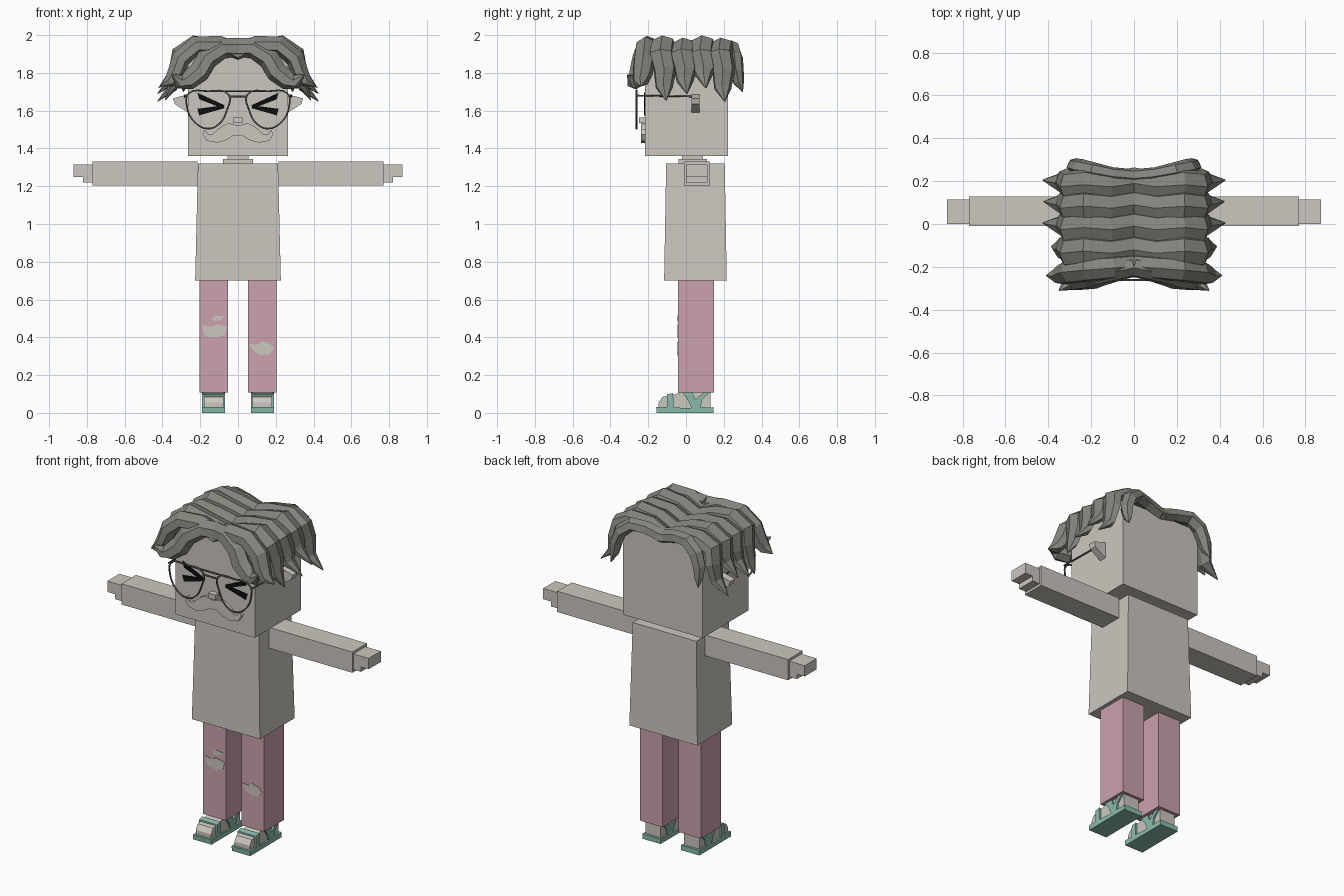
import bpy, bmesh
from mathutils import Vector

if "Cube" in bpy.data.objects:
    bpy.data.objects.remove(bpy.data.objects["Cube"])


def material(name, r, g, b):
    m = bpy.data.materials.new(name)
    m.use_nodes = True
    m.diffuse_color = (r, g, b, 1)
    m.node_tree.nodes["Principled BSDF"].inputs["Base Color"].default_value = (r, g, b, 1)
    return m


SKIN = material("pale_skin", 0.60, 0.57, 0.52)
PINK = material("pink_cloth", 0.60, 0.36, 0.42)
HAIR = material("grey_hair", 0.23, 0.235, 0.205)
TEAL = material("teal_sandal", 0.25, 0.50, 0.41)
BLACK = material("black", 0.004, 0.004, 0.004)
WIRE = material("dark_wire", 0.10, 0.10, 0.095)


def finish(name, bm, mat):
    bmesh.ops.recalc_face_normals(bm, faces=bm.faces)
    mesh = bpy.data.meshes.new(name)
    bm.to_mesh(mesh)
    bm.free()
    mesh.materials.append(mat)
    ob = bpy.data.objects.new(name, mesh)
    bpy.context.collection.objects.link(ob)
    return ob


def box(name, xs, ys, zs, mat, flare=1.0):
    """Box between pairs of limits; flare widens the bottom."""
    bm = bmesh.new()
    bmesh.ops.create_cube(bm, size=1)
    for v in bm.verts:
        k = flare if v.co.z < 0 else 1
        v.co = [(a + b) / 2 + c * (b - a) * (k if i < 2 else 1)
                for i, ((a, b), c) in enumerate(zip((xs, ys, zs), v.co))]
    return finish(name, bm, mat)


def prism(name, pts, axis, lo, hi, mat):
    """Extrude a flat outline along x (outline in y,z) or y (outline in x,z)."""
    bm = bmesh.new()
    put = (lambda p, d: (d, p[0], p[1])) if axis == "x" else (lambda p, d: (p[0], d, p[1]))
    face = bm.faces.new([bm.verts.new(put(p, lo)) for p in pts])
    new = bmesh.ops.extrude_face_region(bm, geom=[face])["geom"]
    shift = Vector(put((0, 0), hi - lo))
    bmesh.ops.translate(bm, vec=shift, verts=[g for g in new if isinstance(g, bmesh.types.BMVert)])
    return finish(name, bm, mat)


def lock(name, path, width, thick):
    """Sweep a ridged section along a path, narrowing to a point."""
    bm = bmesh.new()
    pts = [Vector(p) for p in path]
    section = [(1, -0.3), (0.75, 0.6), (-0.1, 1), (-0.9, 0.4), (-1, -0.4), (0, -0.8)]
    rings = []
    for i, p in enumerate(pts):
        t = (pts[min(i + 1, len(pts) - 1)] - pts[max(i - 1, 0)]).normalized()
        side = Vector((0, 1, 0))
        side = (side - t * side.dot(t)).normalized()
        out = t.cross(side)
        k = (1, 1, 1.05, 1.05, 0.95, 0.7, 0.05)[i + 7 - len(pts)]
        rings.append([bm.verts.new(p + side * a * width * k + out * b * thick * k)
                      for a, b in section])
    n = len(section)
    for r, s in zip(rings, rings[1:]):
        for j in range(n):
            bm.faces.new((r[j], r[(j + 1) % n], s[(j + 1) % n], s[j]))
    bm.faces.new(rings[0])
    bm.faces.new(rings[-1])
    return finish(name, bm, HAIR)


def wire(name, pts, closed=False, radius=0.005):
    cu = bpy.data.curves.new(name, "CURVE")
    cu.dimensions = "3D"
    cu.bevel_depth = radius
    cu.bevel_resolution = 1
    cu.resolution_u = 4
    sp = cu.splines.new("BEZIER" if closed else "POLY")
    if closed:
        sp.bezier_points.add(len(pts) - 1)
        for bp, p in zip(sp.bezier_points, pts):
            bp.co = p
            bp.handle_left_type = bp.handle_right_type = "AUTO"
    else:
        sp.points.add(len(pts) - 1)
        for sp_pt, p in zip(sp.points, pts):
            sp_pt.co = (*p, 1)
    sp.use_cyclic_u = closed
    cu.materials.append(WIRE)
    ob = bpy.data.objects.new(name, cu)
    bpy.context.collection.objects.link(ob)


def span(s, a, b):
    return tuple(sorted((s * a, s * b)))


# Head, neck and torso
box("head", (-0.265, 0.265), (-0.217, 0.222), (1.36, 1.89), SKIN)
box("neck", (-0.055, 0.055), (-0.02, 0.09), (1.34, 1.37), SKIN)
box("collar", (-0.08, 0.08), (-0.04, 0.11), (1.31, 1.345), SKIN)
box("torso", (-0.212, 0.212), (-0.105, 0.205), (0.70, 1.32), SKIN, 1.07)
box("nose", (-0.025, 0.025), (-0.25, -0.21), (1.535, 1.565), SKIN)

# Moustache from a mirrored half outline
half = [(0, 1.52), (0.05, 1.535), (0.09, 1.515), (0.135, 1.475), (0.16, 1.475), (0.175, 1.5),
        (0.188, 1.475), (0.165, 1.44), (0.11, 1.43), (0.06, 1.445), (0.02, 1.47), (0, 1.465)]
other = [(-x, z) for x, z in reversed(half[1:-1])]
prism("moustache", half + other, "y", -0.237, -0.212, SKIN)

for s, side in ((1, "left"), (-1, "right")):
    # Arms and hands
    box(side + "_arm", span(s, 0.215, 0.77), (-0.01, 0.128), (1.205, 1.33), SKIN)
    box(side + "_hand", span(s, 0.765, 0.872), (0, 0.115), (1.25, 1.315), SKIN)
    box(side + "_palm", span(s, 0.765, 0.82), (0, 0.115), (1.22, 1.26), SKIN)

    # Trouser legs
    box(side + "_leg", span(s, 0.052, 0.204), (-0.042, 0.148), (0.107, 0.71), PINK)

    # Foot and sandal
    lo, hi = span(s, 0.078, 0.18)
    prism(side + "_foot", [(-0.145, 0.02), (-0.145, 0.055), (-0.125, 0.085), (-0.05, 0.1),
                           (-0.03, 0.11), (0.13, 0.11), (0.13, 0.02)], "x", lo, hi, SKIN)
    lo, hi = span(s, 0.068, 0.19)
    prism(side + "_sole", [(-0.155, 0), (-0.158, 0.03), (-0.1, 0.032), (0, 0.025),
                           (0.145, 0.03), (0.145, 0)], "x", lo, hi, TEAL)
    prism(side + "_toe_strap", [(-0.102, 0.02), (-0.1, 0.098), (-0.068, 0.105),
                                (-0.066, 0.02)], "x", lo, hi, TEAL)
    prism(side + "_ankle_strap", [(0.03, 0.02), (0.015, 0.06), (-0.018, 0.107), (0.035, 0.107),
                                  (0.05, 0.07), (0.09, 0.107), (0.125, 0.107), (0.085, 0.07),
                                  (0.075, 0.02)], "x", lo, hi, TEAL)

    # Ear
    prism(side + "_ear", [(s * 0.25, 1.58), (s * 0.25, 1.69), (s * 0.345, 1.665),
                          (s * 0.335, 1.635)], "y", 0.028, 0.072, SKIN)

    # Squeezed-shut eye: two tapered strokes
    prism(side + "_eye_upper", [(s * x, z) for x, z in
          ((0.07, 1.628), (0.08, 1.612), (0.205, 1.66), (0.215, 1.695))], "y", -0.223, -0.215, BLACK)
    prism(side + "_eye_lower", [(s * x, z) for x, z in
          ((0.07, 1.614), (0.08, 1.628), (0.215, 1.61), (0.205, 1.575))], "y", -0.223, -0.215, BLACK)

    # Glasses
    rim = [(0.05, 1.685), (0.06, 1.6), (0.1, 1.53), (0.16, 1.505), (0.23, 1.54),
           (0.27, 1.62), (0.262, 1.69), (0.16, 1.703)]
    wire(side + "_rim", [(s * x, -0.262, z) for x, z in rim], True)
    wire(side + "_temple", [(s * 0.268, -0.262, 1.68), (s * 0.283, -0.255, 1.68),
                            (s * 0.283, 0.04, 1.675)])

    # Hair rows arching from the parting over the side of the head
    rows = [(-0.12, 0.385, 1.655), (-0.01, 0.425, 1.69), (0.09, 0.42, 1.72), (0.19, 0.425, 1.65)]
    for i, (y, tx, tz) in enumerate(rows):
        top = 1.955 - 0.012 * (i % 2)
        lock(f"{side}_hair_row_{i + 1}",
             [(s * x, y + d, z) for x, d, z in
              ((-0.01, 0.01, 1.895), (0.11, -0.01, 1.935), (0.23, 0, top), (0.31, -0.01, 1.9),
               (0.325, 0.01, 1.82), (0.345, 0.005, tz + 0.07), (tx, 0.015, tz))],
             0.064, 0.042 * s)

    # Fringe at the front and lock at the back corner
    lock(side + "_fringe_upper",
         [(s * x, y, z) for x, y, z in
          ((-0.01, -0.19, 1.9), (0.1, -0.2, 1.945), (0.22, -0.21, 1.94), (0.3, -0.22, 1.87),
           (0.325, -0.23, 1.8), (0.36, -0.24, 1.75), (0.41, -0.24, 1.73))], 0.055, 0.052 * s)
    lock(side + "_fringe_lower",
         [(s * x, y, z) for x, y, z in
          ((0, -0.2, 1.925), (0.08, -0.22, 1.925), (0.16, -0.24, 1.87), (0.2, -0.255, 1.8),
           (0.26, -0.265, 1.755), (0.31, -0.28, 1.75), (0.35, -0.31, 1.79))], 0.045, 0.06 * s)
    lock(side + "_back_lock",
         [(s * x, y, z) for x, y, z in
          ((-0.01, 0.215, 1.895), (0.1, 0.225, 1.925), (0.19, 0.245, 1.93), (0.25, 0.26, 1.88),
           (0.275, 0.268, 1.81), (0.28, 0.28, 1.75), (0.29, 0.3, 1.7))], 0.04, 0.042 * s)

# Bridge bars of the glasses
wire("upper_bridge", [(-0.16, -0.262, 1.703), (0.16, -0.262, 1.703)])
wire("lower_bridge", [(-0.05, -0.262, 1.675), (0.05, -0.262, 1.675)])

# Torn knee patches, as thin plates
tears = {
    "right_knee_tear": [(-0.192, 0.465), (-0.15, 0.455), (-0.11, 0.468), (-0.058, 0.455),
                        (-0.07, 0.41), (-0.12, 0.398), (-0.175, 0.405)],
    "right_thigh_tear": [(-0.142, 0.495), (-0.12, 0.515), (-0.07, 0.512), (-0.085, 0.492),
                         (-0.12, 0.486)],
    "left_knee_tear": [(0.058, 0.365), (0.1, 0.36), (0.13, 0.378), (0.17, 0.365), (0.192, 0.338),
                       (0.165, 0.31), (0.12, 0.305), (0.085, 0.325)],
}
for name, pts in tears.items():
    prism(name, pts, "y", -0.045, -0.039, SKIN)
